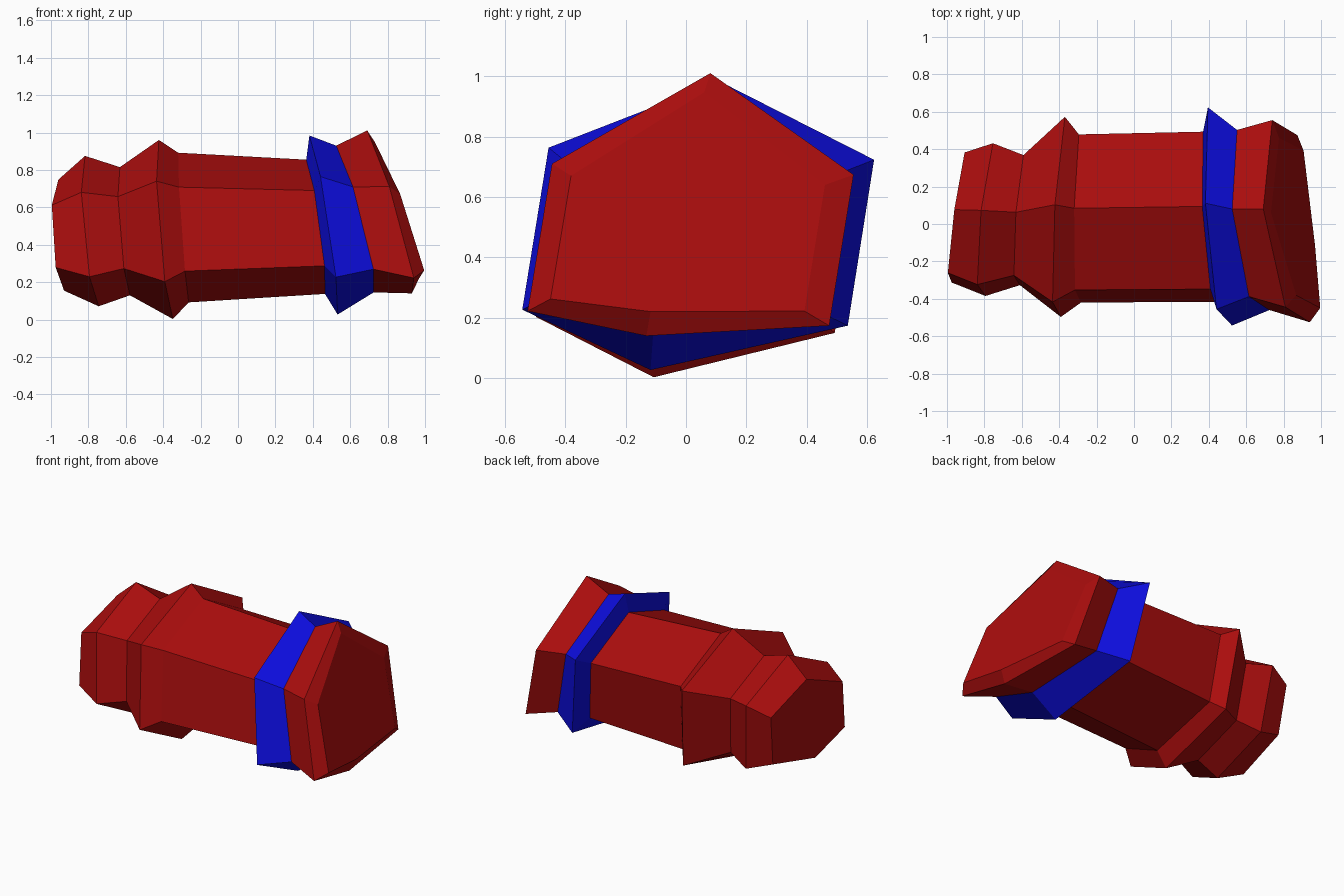
import bpy
import bmesh

default_cube = bpy.data.objects.get("Cube")
if default_cube:
    bpy.data.objects.remove(default_cube, do_unlink=True)


def make_material(name, color):
    material = bpy.data.materials.new(name)
    material.use_nodes = True
    material.diffuse_color = color
    shader = next(n for n in material.node_tree.nodes if n.type == "BSDF_PRINCIPLED")
    shader.inputs["Base Color"].default_value = color
    return material


red = make_material("deep red", (0.4, 0.004, 0.004, 1))
blue = make_material("bright blue", (0.004, 0.004, 0.75, 1))

# Shared irregular hexagon cross-section, (y, z) offsets starting at the top
HEXAGON = [(.08, .5), (.55, .24), (.47, -.31), (-.13, -.457), (-.52, -.257), (-.44, .28)]


def ring(x, y, z, width, height, lean_y, lean_z, peak=0):
    """Scaled hexagon on a leaning plane; peak lifts its top and bottom corners."""
    corners = []
    for index, (side, up) in enumerate(HEXAGON):
        dy = side * width
        dz = up * height + (peak if index % 3 == 0 else 0)
        corners.append((x + lean_y * dy + lean_z * dz, y + dy, z + dz))
    return corners


def loft(name, rings, material, cap_start=False, cap_end=False):
    """Join successive hexagon rings with flat quads."""
    bm = bmesh.new()
    loops = [[bm.verts.new(corner) for corner in corners] for corners in rings]
    for first, second in zip(loops, loops[1:]):
        for i in range(len(first)):
            j = (i + 1) % len(first)
            bm.faces.new((first[j], first[i], second[i], second[j]))
    if cap_start:
        bm.faces.new(loops[0])
    if cap_end:
        bm.faces.new(reversed(loops[-1]))
    # Orient every face away from the central axis
    bmesh.ops.recalc_face_normals(bm, faces=bm.faces)
    side = bm.faces[0]
    bm.normal_update()
    middle = side.calc_center_median()
    if side.normal.y * middle.y + side.normal.z * (middle.z - .47) < 0:
        bmesh.ops.reverse_faces(bm, faces=bm.faces)
    mesh = bpy.data.meshes.new(name)
    bm.to_mesh(mesh)
    bm.free()
    mesh.materials.append(material)
    part = bpy.data.objects.new(name, mesh)
    bpy.context.collection.objects.link(part)
    return part


# Seams shared by neighbouring parts
collar_back = ring(.416, .026, .48, .85, .75, -.05, -.127)
collar_front = ring(.637, .008, .48, .9, .82, -.08, -.236, .04)

# Long body with a rounded tail knob and a flared ridge
loft("body", [
    ring(-.942, .025, .438, .65, .62, .136, -.083),
    ring(-.776, .012, .445, .763, .84, .106, -.112, .01),
    ring(-.602, .011, .457, .65, .716, .075, -.093),
    ring(-.382, .023, .46, 1, 1, .063, -.092),
    ring(-.29, .017, .474, .84, .836, .022, -.075),
    collar_back,
], red, cap_start=True)

# Raised collar
loft("collar", [
    collar_back,
    ring(.459, .024, .484, 1.09, 1, -.048, -.146),
    collar_front,
], blue)

# Flared head with a bevelled, slanted end face
loft("head", [
    collar_front,
    ring(.839, 0, .456, 1.01, .91, -.079, -.255, .1),
    ring(.885, -.007, .458, .85, .76, -.12, -.295, .11),
], red, cap_end=True)
